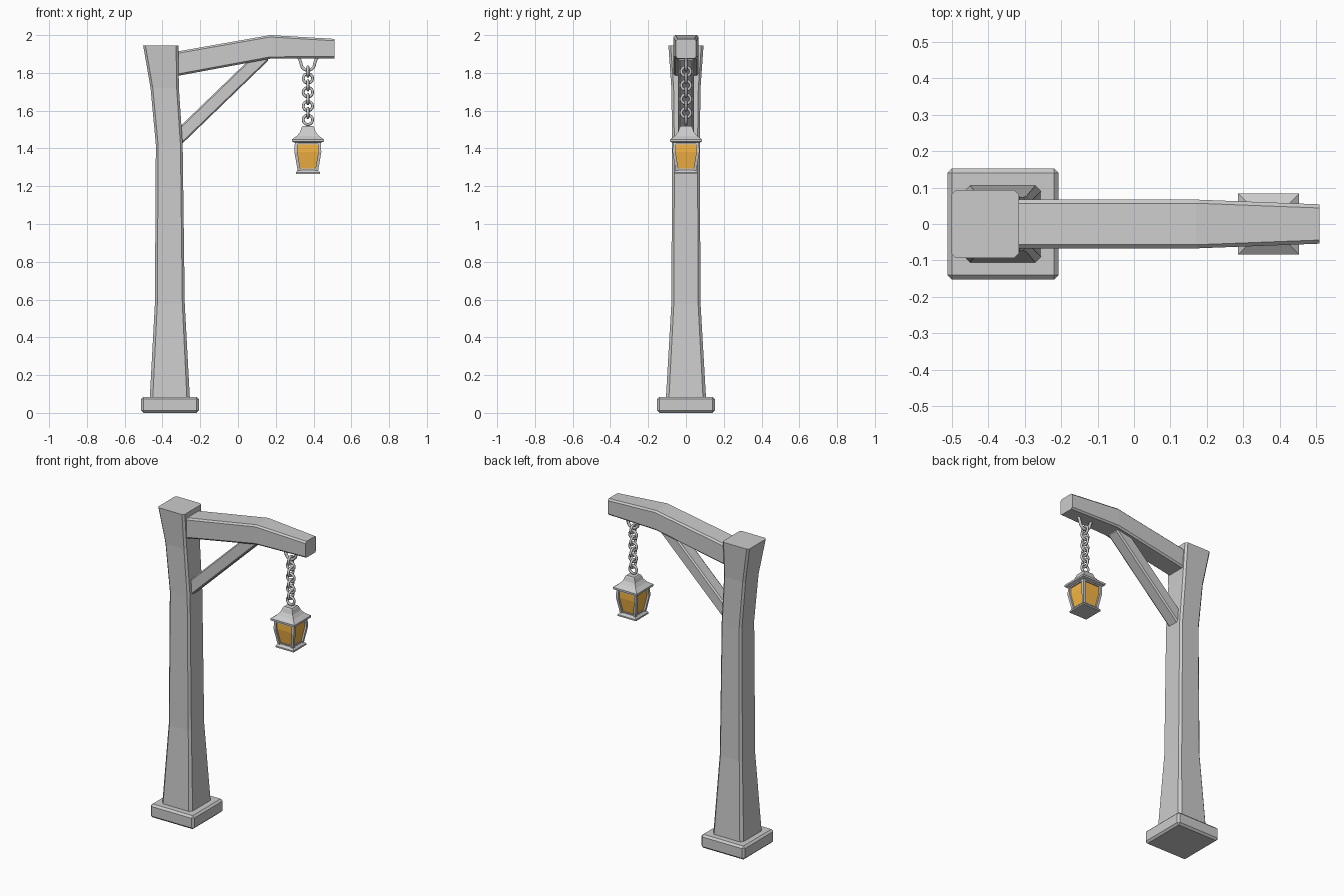
import bpy, bmesh, math
from math import pi, sin, cos, radians
from mathutils import Vector

if "Cube" in bpy.data.objects:
    bpy.data.objects.remove(bpy.data.objects["Cube"])

PX, LX = -0.36, 0.37   # post axis and lantern axis


def oct_rect(a, b, c):
    """Rectangle of half sizes a, b with corners cut by c."""
    return [(a, -b + c), (a, b - c), (a - c, b), (-a + c, b),
            (-a, b - c), (-a, -b + c), (-a + c, -b), (a - c, -b)]


def square(h):
    return [(h, -h), (h, h), (-h, h), (-h, -h)]


def loft(name, rings, mat=None):
    bm = bmesh.new()
    vs = [[bm.verts.new(p) for p in r] for r in rings]
    n = len(vs[0])
    for r, s in zip(vs, vs[1:]):
        for i in range(n):
            j = (i + 1) % n
            bm.faces.new((r[i], r[j], s[j], s[i]))
    bm.faces.new(vs[0][::-1])
    bm.faces.new(vs[-1])
    bmesh.ops.recalc_face_normals(bm, faces=bm.faces)
    me = bpy.data.meshes.new(name)
    bm.to_mesh(me)
    bm.free()
    ob = bpy.data.objects.new(name, me)
    bpy.context.collection.objects.link(ob)
    if mat:
        me.materials.append(mat)
    return ob


def square_loft(name, profile, mat=None):
    """Stack of squares (half size, z) around the lantern axis."""
    return loft(name, [[(LX + x, y, z) for x, y in square(h)] for h, z in profile], mat)


def smooth(ob):
    bpy.ops.object.select_all(action='DESELECT')
    ob.select_set(True)
    bpy.context.view_layer.objects.active = ob
    bpy.ops.object.shade_smooth_by_angle(angle=radians(50))


# base slab
bpy.ops.mesh.primitive_cube_add(size=1, location=(PX, 0, 0.0425))
base = bpy.context.object
base.name = "base_slab"
base.scale = (0.305, 0.305, 0.085)
bpy.ops.object.transform_apply(location=False, rotation=False, scale=True)
bev = base.modifiers.new("bevel", 'BEVEL')
bev.width, bev.segments = 0.012, 1

# post: flared foot, top leaning back
post = [(-0.361, 0.08, 0.106, 0.106, 0.016), (-0.361, 0.58, 0.079, 0.077, 0.013),
        (-0.364, 1.42, 0.071, 0.073, 0.012), (-0.388, 1.72, 0.075, 0.077, 0.012),
        (-0.409, 1.945, 0.093, 0.093, 0.012)]
loft("post", [[(cx + x, y, z) for x, y in oct_rect(a, b, c)] for cx, z, a, b, c in post])

# beam: x, bottom z, top z, half width
beam = [(-0.38, 1.773, 1.903, 0.067), (0.17, 1.875, 2.0, 0.067), (0.51, 1.877, 1.98, 0.054)]
loft("beam", [[(x, y, (lo + hi) / 2 + z) for y, z in oct_rect(w, (hi - lo) / 2, 0.01)]
              for x, lo, hi, w in beam])

# diagonal brace
loft("brace", [[(x, y, zc + z) for y, z in oct_rect(0.042, 0.051, 0.01)]
               for x, zc in ((-0.33, 1.443), (0.16, 1.916))])

# staple under the beam
pts = [(-0.05, 1.882), (-0.042, 1.868)]
pts += [(0.036 * cos(pi + pi * i / 10), 1.85 + 0.036 * sin(pi + pi * i / 10)) for i in range(11)]
pts += [(0.042, 1.868), (0.05, 1.882)]
cu = bpy.data.curves.new("staple", 'CURVE')
cu.dimensions = '3D'
cu.bevel_depth, cu.bevel_resolution, cu.use_fill_caps = 0.009, 1, True
sp = cu.splines.new('POLY')
sp.points.add(len(pts) - 1)
for p, (x, z) in zip(sp.points, pts):
    p.co = (LX + x, 0, z, 1)
bpy.context.collection.objects.link(bpy.data.objects.new("staple", cu))

# chain links, alternating by a quarter turn
for i in range(8):
    rot = (pi / 2, 0, 0) if i % 2 else (0, pi / 2, 0)
    bpy.ops.mesh.primitive_torus_add(major_segments=14, minor_segments=8, major_radius=0.025,
                                     minor_radius=0.0075, rotation=rot,
                                     location=(LX, 0, 1.807 - 0.0365 * i))
    bpy.context.object.name = f"chain_link_{i + 1}"
    smooth(bpy.context.object)

# lantern roof, floor and rims
square_loft("lantern_roof", [(0.068, 1.43), (0.084, 1.436), (0.084, 1.448), (0.058, 1.467),
                             (0.042, 1.487), (0.033, 1.512), (0.028, 1.518)])
square_loft("lantern_floor", [(0.064, 1.264), (0.064, 1.273), (0.052, 1.287)])

# glass body
glass = bpy.data.materials.new("amber_glass")
glass.diffuse_color = (0.95, 0.48, 0.06, 1)
glass.use_nodes = True
glass.node_tree.nodes["Principled BSDF"].inputs["Base Color"].default_value = glass.diffuse_color
square_loft("lantern_glass", [(0.042, 1.28), (0.059, 1.38), (0.06, 1.435)], glass)

# four corner bars following the body
bars = [(0.046, 1.28), (0.063, 1.38), (0.061, 1.435)]
for k, (sx, sy) in enumerate(square(1)):
    loft(f"lantern_bar_{k + 1}", [[(LX + sx * h + x, sy * h + y, z) for x, y in square(0.008)]
                                  for h, z in bars])

# top and bottom rails on each side
for k in range(4):
    c, s = cos(k * pi / 2), sin(k * pi / 2)
    for part, d, z, hz in (("top", 0.06, 1.427, 0.005), ("bottom", 0.044, 1.288, 0.005)):
        loft(f"lantern_{part}_rail_{k + 1}",
             [[(LX + c * (d + a * 0.006) - s * t, s * (d + a * 0.006) + c * t, z + b * hz)
               for a, b in square(1)] for t in (-d, d)])
